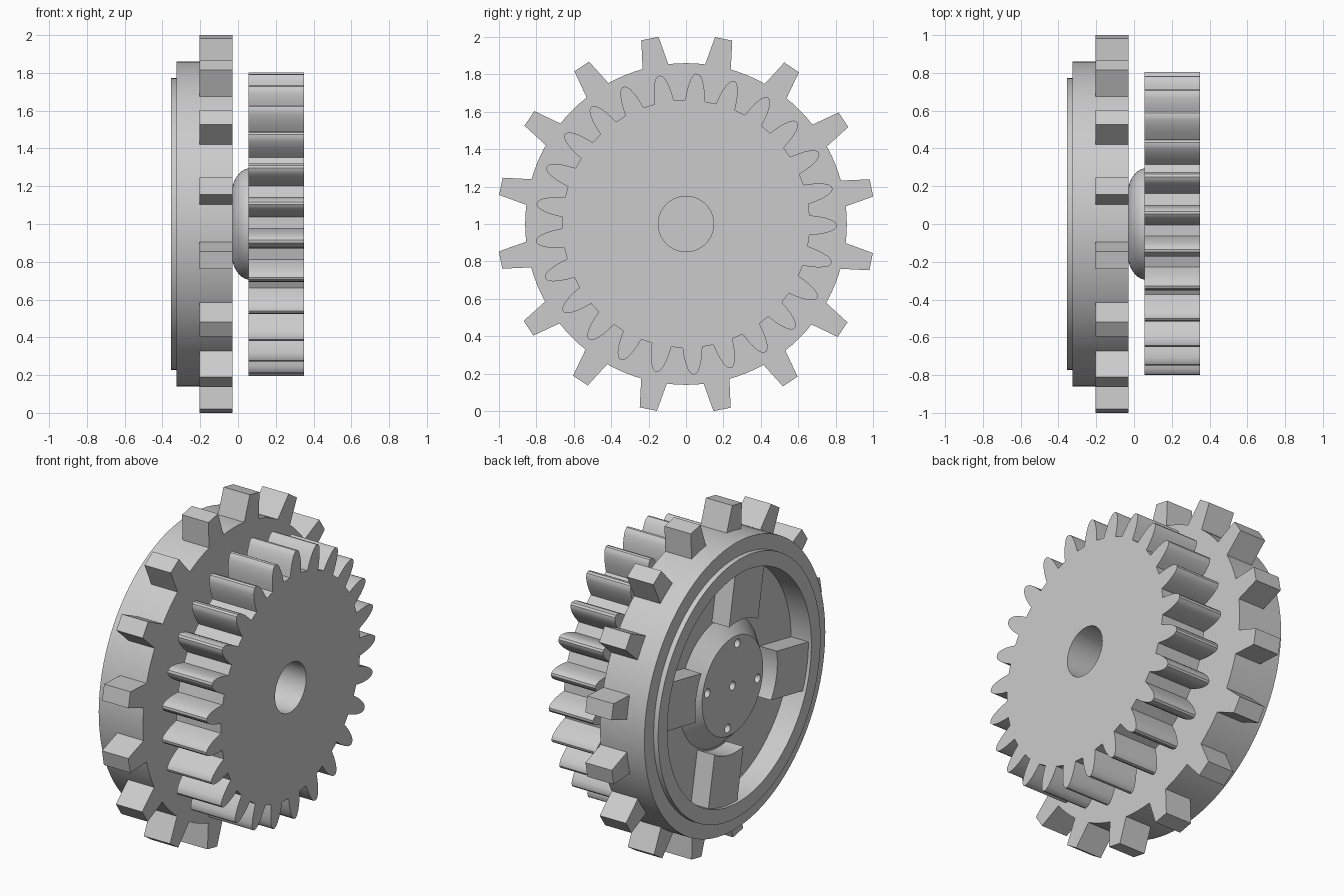
import bpy, bmesh, math
from mathutils import Vector

if "Cube" in bpy.data.objects:
    bpy.data.objects.remove(bpy.data.objects["Cube"], do_unlink=True)

grey = bpy.data.materials.new("light_grey")
grey.use_nodes = True
COLOUR = (0.6, 0.6, 0.6, 1)
grey.diffuse_color = COLOUR
grey.node_tree.nodes["Principled BSDF"].inputs["Base Color"].default_value = COLOUR

AXLE = Vector((0, 0, 1))      # the axle runs along x through this point


def turned(points, angle):
    """Rotate (radial, tangential) points around the axle."""
    c, s = math.cos(angle), math.sin(angle)
    return [(r * c - t * s, r * s + t * c) for r, t in points]


def finish(bm, name):
    bmesh.ops.recalc_face_normals(bm, faces=bm.faces)
    mesh = bpy.data.meshes.new(name)
    bm.to_mesh(mesh)
    bm.free()
    mesh.materials.append(grey)
    obj = bpy.data.objects.new(name, mesh)
    bpy.context.collection.objects.link(obj)
    return obj


def lathe(name, profile, steps=96):
    """Spin an (x, radius) profile around the axle."""
    bm = bmesh.new()
    verts = [bm.verts.new((x, r, 1)) for x, r in profile]
    edges = [bm.edges.new(pair) for pair in zip(verts, verts[1:])]
    bmesh.ops.spin(bm, geom=verts + edges, cent=AXLE, axis=(1, 0, 0),
                   angle=math.tau, steps=steps, use_duplicate=False)
    bmesh.ops.remove_doubles(bm, verts=bm.verts, dist=0.0001)
    return finish(bm, name)


def prisms(name, outlines, x0, x1):
    """Extrude outlines around the axle from x0 to x1."""
    bm = bmesh.new()
    for outline in outlines:
        face = bm.faces.new([bm.verts.new((x0, y, 1 + z)) for y, z in outline])
        new = bmesh.ops.extrude_face_region(bm, geom=[face])["geom"]
        bmesh.ops.translate(bm, vec=(x1 - x0, 0, 0),
                            verts=[v for v in new if isinstance(v, bmesh.types.BMVert)])
    return finish(bm, name)


def circle(radius, steps, y=0, z=0):
    return [(y + radius * math.cos(math.tau * i / steps),
             z + radius * math.sin(math.tau * i / steps)) for i in range(steps)]


def cut(obj, cutter):
    mod = obj.modifiers.new("cut", "BOOLEAN")
    mod.operation = "DIFFERENCE"
    mod.solver = "EXACT"
    mod.object = cutter
    bpy.context.view_layer.objects.active = obj
    bpy.ops.object.modifier_apply(modifier=mod.name)


TILT = math.radians(11)

# Wheel drum with raised lip, recessed back and conical hub
drum = lathe("wheel_drum", [(-.03, 0), (-.03, .86), (-.325, .86), (-.325, .772),
                            (-.355, .772), (-.355, .685), (-.22, .685), (-.22, .38),
                            (-.31, .29), (-.31, 0)])

# Bolt holes in the hub
centres = [(0, 0)] + [turned([(.243, 0)], TILT + i * math.pi / 2)[0] for i in range(4)]
holes = prisms("hole_cutter", [circle(.026, 20, y, z) for y, z in centres], -.4, -.22)
cut(drum, holes)

# Square lugs around the drum
lug = [(.83, -.074), (1.01, -.047), (1.01, .047), (.83, .074)]
lugs = prisms("wheel_lugs", [turned(lug, TILT + i * math.tau / 16) for i in range(16)],
              -.205, -.03)

# Blocks reaching from the rim towards the hub, with hollow inner ends
HALF, INNER = .14, .39
inner_end = [(math.sqrt(INNER ** 2 - t ** 2), t)
             for t in (HALF * (i / 5 - 1) for i in range(11))]
block = inner_end + [(.7, HALF), (.7, -HALF)]
blocks = prisms("recess_blocks", [turned(block, TILT + i * math.pi / 2) for i in range(4)],
                -.2, -.335)

# Small gear with rounded teeth
flank = [(.66, .053), (.7, .049), (.74, .042), (.775, .031), (.795, .02), (.805, .007)]
tooth = [(r, -t) for r, t in flank] + flank[::-1]
TEETH = 25
outline = []
for i in range(TEETH):
    outline += turned(tooth, math.radians(-.6) + i * math.tau / TEETH)
gear = prisms("small_gear", [outline], .055, .35)

# Domed neck between wheel and gear
dome = [(-.035 + .1 * (1 - math.cos(a)), .15 + .145 * math.sin(a))
        for a in (math.pi / 2 * i / 10 for i in range(11))]
neck = lathe("domed_neck", [(-.035, 0)] + dome + [(.065, 0)])

# Axle bore
bore = prisms("bore_cutter", [circle(.148, 64)], 0, .5)
cut(gear, bore)
cut(neck, bore)

for cutter in (holes, bore):
    bpy.data.objects.remove(cutter, do_unlink=True)

bpy.ops.object.select_all(action="DESELECT")
for obj in (drum, lugs, blocks, gear, neck):
    obj.select_set(True)
bpy.context.view_layer.objects.active = drum
bpy.ops.object.shade_smooth_by_angle(angle=math.radians(30))
